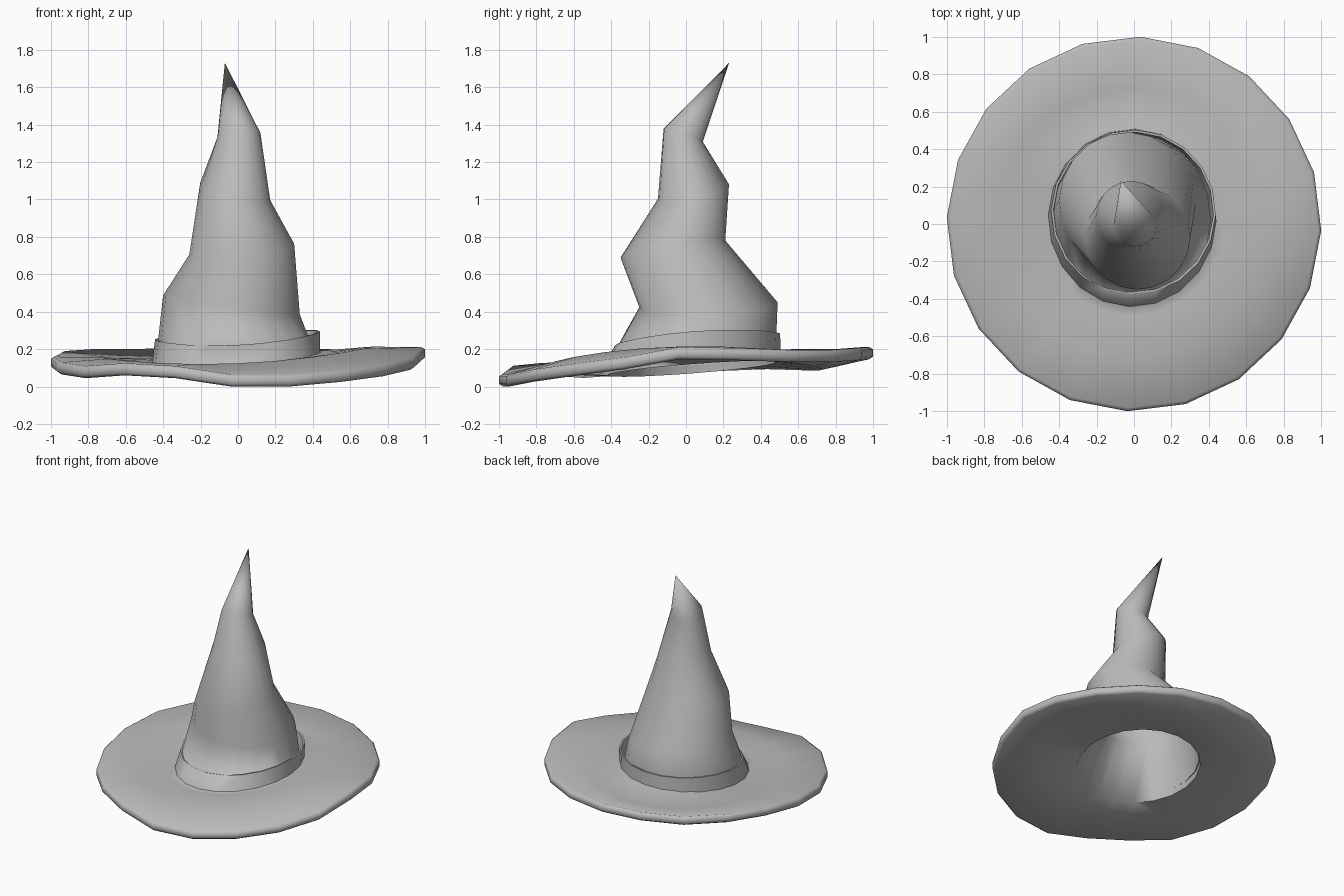
import bpy
import bmesh
from math import cos, sin, tau, radians

SIDES = 20
TURN = radians(-2)

cube = bpy.data.objects.get("Cube")
if cube:
    bpy.data.objects.remove(cube, do_unlink=True)

felt = bpy.data.materials.new("grey_felt")
felt.use_nodes = True
felt.diffuse_color = (0.5, 0.5, 0.5, 1)
felt.node_tree.nodes["Principled BSDF"].inputs["Base Color"].default_value = (0.5, 0.5, 0.5, 1)


def ring(cx, cy, z, rx, ry, tilt_x=0, tilt_y=0, saddle=0):
    """Tilted ellipse of points; saddle bends it up at the sides."""
    points = []
    for i in range(SIDES):
        a = TURN + tau * i / SIDES
        points.append((cx + rx * cos(a), cy + ry * sin(a),
                       z + tilt_x * cos(a) + tilt_y * sin(a) + saddle * cos(2 * a)))
    return points


def blend(ring_a, ring_b, t):
    return [[a + (b - a) * t for a, b in zip(p, q)] for p, q in zip(ring_a, ring_b)]


def loft(name, rings, closed=False):
    """Skin a list of rings; a one-point ring makes a pointed end."""
    bm = bmesh.new()
    loops = [[bm.verts.new(p) for p in r] for r in rings]
    pairs = list(zip(loops, loops[1:]))
    if closed:
        pairs.append((loops[-1], loops[0]))
    for low, high in pairs:
        for i in range(SIDES):
            j = (i + 1) % SIDES
            if len(high) == 1:
                bm.faces.new((low[i], low[j], high[0]))
            elif len(low) == 1:
                bm.faces.new((low[0], high[j], high[i]))
            else:
                bm.faces.new((low[i], low[j], high[j], high[i]))
    bmesh.ops.recalc_face_normals(bm, faces=bm.faces)
    mesh = bpy.data.meshes.new(name)
    bm.to_mesh(mesh)
    bm.free()
    mesh.materials.append(felt)
    obj = bpy.data.objects.new(name, mesh)
    bpy.context.collection.objects.link(obj)
    bpy.ops.object.select_all(action="DESELECT")
    obj.select_set(True)
    bpy.context.view_layer.objects.active = obj
    bpy.ops.object.shade_smooth_by_angle(angle=radians(70))
    return obj


# Crooked crown: centre x, y, z, radii, tilts
CROWN = [
    (-0.015, 0.03, 0.155, 0.425, 0.45, 0.025, 0.035),
    (-0.035, 0.12, 0.437, 0.365, 0.37, -0.05, 0.015),
    (0.02, -0.07, 0.735, 0.28, 0.28, 0.03, 0.045),
    (-0.015, 0.04, 1.042, 0.187, 0.19, -0.045, 0.04),
    (0.005, -0.015, 1.343, 0.115, 0.105, 0.01, -0.035),
]
WALL = 0.035
outer = [ring(*c) for c in CROWN]
inner = [ring(x, y, z, rx - WALL, ry - WALL, tx, ty)
         for x, y, z, rx, ry, tx, ty in CROWN[1:]]

# Wavy brim edge heights, counter-clockwise from the model's left
WAVE = [0.18, 0.175, 0.165, 0.165, 0.175, 0.18, 0.18, 0.17, 0.17, 0.16,
        0.13, 0.10, 0.08, 0.095, 0.08, 0.035, 0.035, 0.06, 0.09, 0.125]


def brim_edge(radius, offset):
    return [(p[0], p[1], w + offset)
            for p, w in zip(ring(0, 0, 0, radius, radius), WAVE)]


def brim_middle(z):
    return ring(0, 0.01, z, 0.72, 0.725, 0.03, 0.01, 0.025)


hole = ring(-0.015, 0.03, 0.095, 0.425, 0.455, 0.025, 0.035)

# Crown, brim and hollow inside as one continuous shell
loft("hat_body",
     [[(-0.07, 0.23, 1.73)]] + outer[::-1]
     + [blend(outer[0], brim_middle(0.16), 0.25), brim_middle(0.16)]
     + [brim_edge(0.982, 0.031), brim_edge(1, 0.019),
        brim_edge(1, -0.021), brim_edge(0.98, -0.034)]
     + [brim_middle(0.105), hole]
     + inner + [[(-0.05, 0.16, 1.6)]])

# Band wrapped around the foot of the crown
loft("hat_band", [
    ring(-0.01, 0.03, 0.14, 0.45, 0.478, 0.025, 0.03),
    ring(-0.003, 0.063, 0.264, 0.44, 0.44, 0.022, 0.03, 0.011),
    ring(-0.003, 0.063, 0.262, 0.427, 0.427, 0.022, 0.03, 0.011),
    ring(-0.01, 0.03, 0.138, 0.42, 0.45, 0.025, 0.03),
], closed=True)
